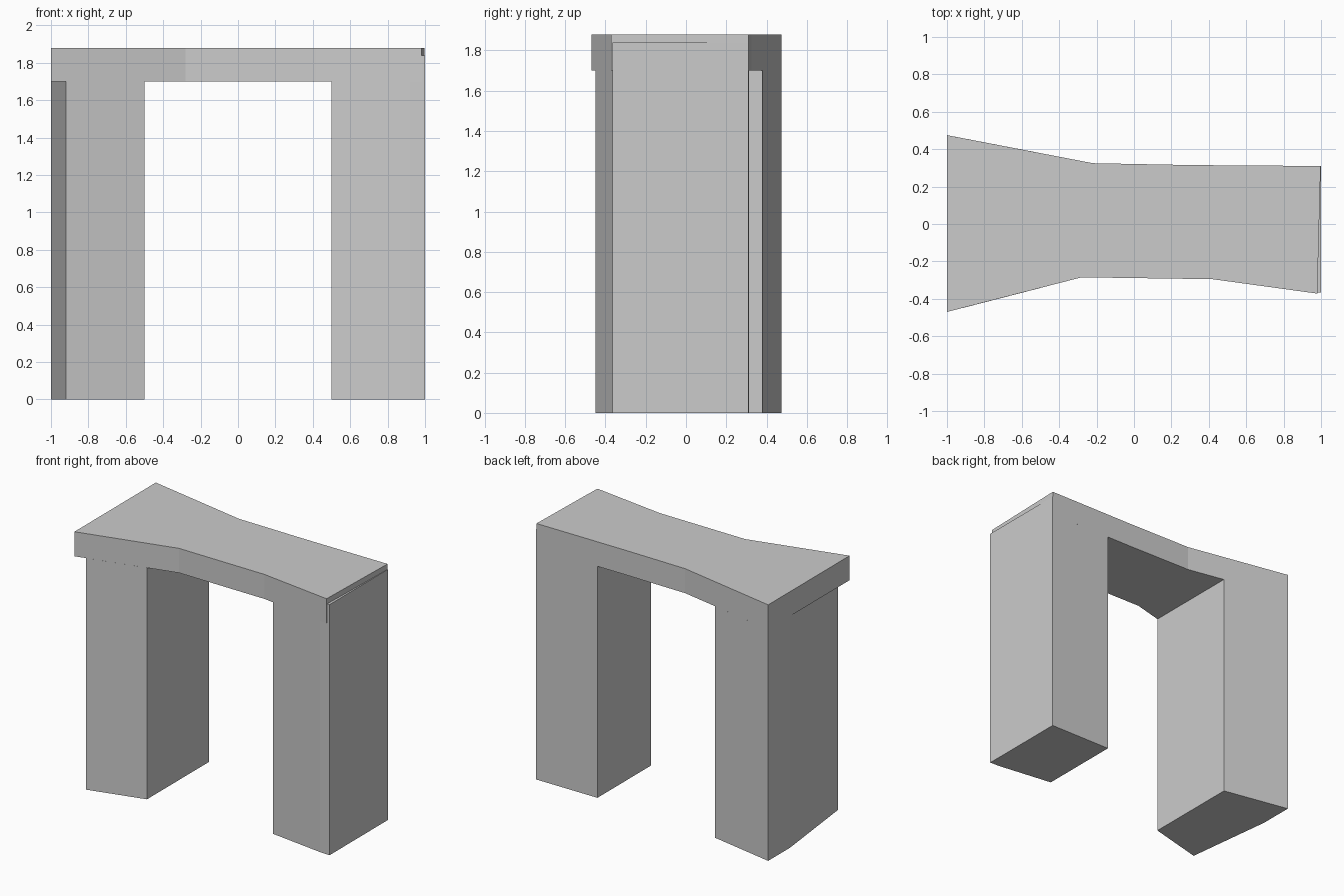
import bpy, bmesh

cube = bpy.data.objects.get("Cube")
if cube:
    bpy.data.objects.remove(cube, do_unlink=True)

stone = bpy.data.materials.new("plain_grey")
stone.use_nodes = True
GREY = (0.6, 0.6, 0.6, 1.0)
stone.diffuse_color = GREY
stone.node_tree.nodes["Principled BSDF"].inputs["Base Color"].default_value = GREY


def prism(name, outline, bottom, top):
    """Extrude a counter-clockwise plan outline between two heights."""
    bm = bmesh.new()
    base = bm.faces.new([bm.verts.new((x, y, bottom)) for x, y in outline])
    grown = bmesh.ops.extrude_face_region(bm, geom=[base], use_keep_orig=True)
    lifted = [v for v in grown["geom"] if isinstance(v, bmesh.types.BMVert)]
    bmesh.ops.translate(bm, verts=lifted, vec=(0, 0, top - bottom))
    bmesh.ops.recalc_face_normals(bm, faces=bm.faces)
    mesh = bpy.data.meshes.new(name)
    bm.to_mesh(mesh)
    bm.free()
    mesh.materials.append(stone)
    obj = bpy.data.objects.new(name, mesh)
    bpy.context.collection.objects.link(obj)
    return obj


# Waisted slab spanning both legs
prism("top_slab", [(-1, -0.47), (-0.28, -0.285), (0.42, -0.295), (0.98, -0.372),
                   (0.998, 0.31), (0.3, 0.315), (-0.22, 0.325), (-1, 0.475)], 1.70, 1.88)

# Leg under the flared end, its outer face set back towards the front
prism("right_leg", [(-0.92, -0.45), (-0.5, -0.342), (-0.5, 0.379),
                    (-1, 0.475), (-1, 0.22)], 0, 1.70)

# Leg under the narrow end, rising a little past the slab's underside
prism("left_leg", [(0.5, -0.306), (0.92, -0.362), (1, -0.366),
                   (1, 0.31), (0.5, 0.3135)], 0, 1.84)
